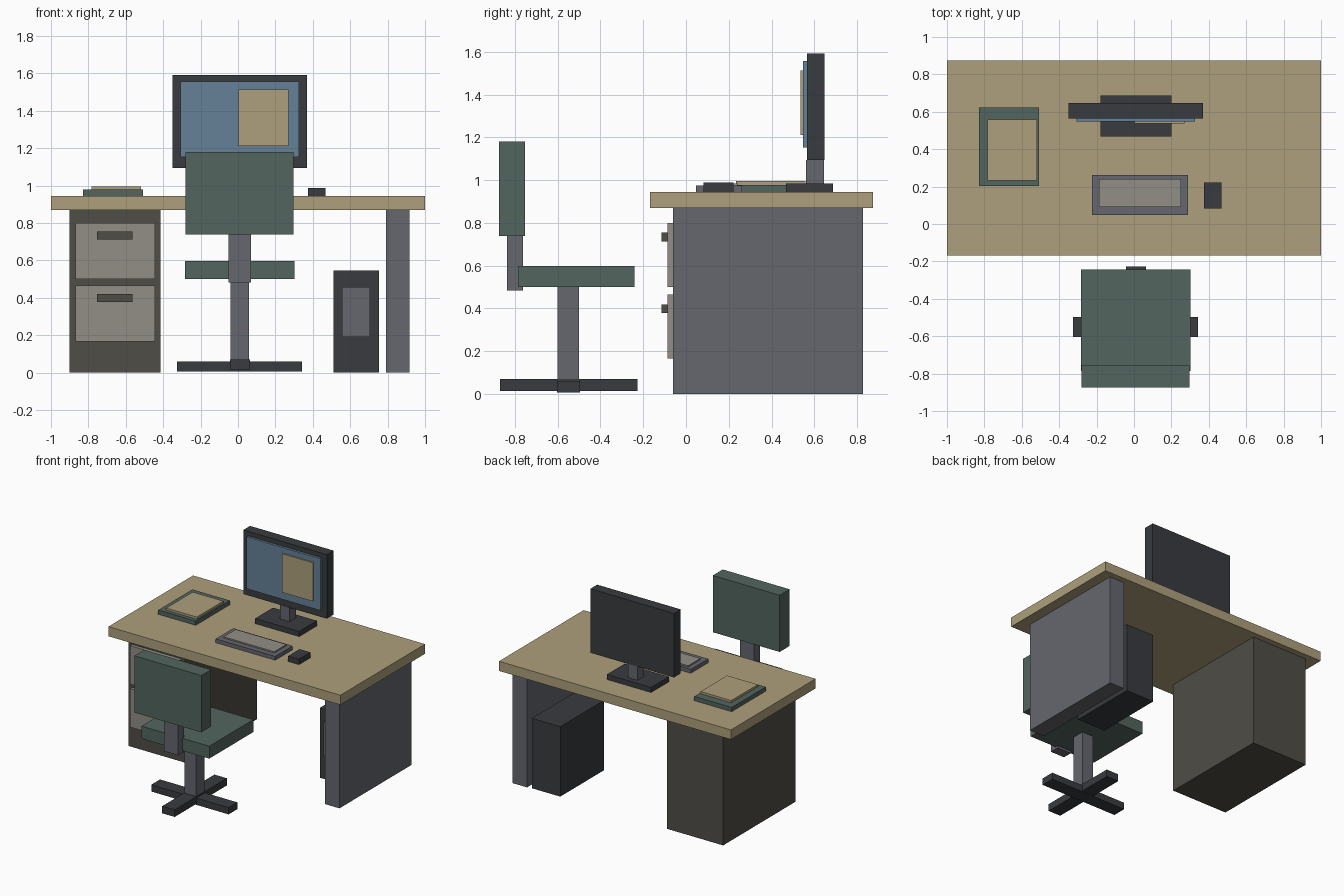
import bpy
import bmesh
from mathutils import Vector

if "Cube" in bpy.data.objects:
    bpy.data.objects.remove(bpy.data.objects["Cube"])


def material(name, r, g, b):
    m = bpy.data.materials.new(name)
    m.diffuse_color = (r, g, b, 1)
    m.use_nodes = True
    m.node_tree.nodes["Principled BSDF"].inputs["Base Color"].default_value = m.diffuse_color
    return m


WOOD = material("wood", 0.42, 0.35, 0.20)
GREY = material("grey_metal", 0.13, 0.135, 0.155)
DARK = material("dark_plastic", 0.04, 0.044, 0.05)
GREEN = material("green_fabric", 0.085, 0.13, 0.11)
BLUE = material("screen_blue", 0.13, 0.22, 0.31)
BROWN = material("cabinet_brown", 0.08, 0.075, 0.062)
PALE = material("pale_grey", 0.29, 0.27, 0.24)


def box(name, x, y, z, mat):
    """Box from (min, max) ranges, with its origin at the centre."""
    lo, hi = (Vector(c) for c in zip(x, y, z))
    size = hi - lo
    bm = bmesh.new()
    bmesh.ops.create_cube(bm, size=1)
    bmesh.ops.scale(bm, vec=size, verts=bm.verts)
    mesh = bpy.data.meshes.new(name)
    bm.to_mesh(mesh)
    bm.free()
    mesh.materials.append(mat)
    ob = bpy.data.objects.new(name, mesh)
    ob.location = (lo + hi) / 2
    bpy.context.collection.objects.link(ob)
    return ob


# Desk
TOP = 0.945
box("desk_top", (-1, 1), (-0.168, 0.875), (0.87, TOP), WOOD)
box("desk_side_leg", (0.79, 0.917), (-0.06, 0.828), (0, 0.87), GREY)
box("drawer_cabinet", (-0.90, -0.415), (-0.06, 0.828), (0, 0.87), BROWN)
for label, z in (("lower", 0.165), ("upper", 0.50)):
    box(label + "_drawer", (-0.87, -0.443), (-0.086, -0.06), (z, z + 0.30), PALE)
    box(label + "_handle", (-0.755, -0.565), (-0.115, -0.086), (z + 0.212, z + 0.254), BROWN)

# Computer tower under the desk
box("computer_tower", (0.51, 0.755), (0.28, 0.82), (0, 0.545), DARK)
box("tower_front_panel", (0.556, 0.706), (0.26, 0.28), (0.19, 0.457), GREY)

# Monitor
box("monitor_base", (-0.18, 0.20), (0.468, 0.687), (TOP, 0.985), DARK)
box("monitor_neck", (-0.033, 0.05), (0.562, 0.645), (0.985, 1.095), GREY)
box("monitor_body", (-0.35, 0.37), (0.565, 0.648), (1.093, 1.592), DARK)
box("monitor_screen", (-0.308, 0.327), (0.547, 0.565), (1.152, 1.556), BLUE)
box("screen_window", (0.004, 0.27), (0.536, 0.547), (1.212, 1.513), WOOD)

# Items on the desk
box("keyboard_body", (-0.225, 0.288), (0.047, 0.262), (TOP, 0.975), GREY)
box("keyboard_keys", (-0.187, 0.25), (0.09, 0.24), (0.975, 0.985), PALE)
box("mouse", (0.375, 0.468), (0.083, 0.223), (TOP, 0.988), DARK)
box("book_cover", (-0.83, -0.507), (0.203, 0.623), (TOP, 0.978), GREEN)
box("book_page", (-0.782, -0.518), (0.233, 0.56), (0.978, 0.995), WOOD)

# Chair
box("chair_foot_across", (-0.325, 0.342), (-0.604, -0.497), (0.007, 0.06), DARK)
box("chair_foot_along", (-0.044, 0.063), (-0.87, -0.227), (0.014, 0.07), DARK)
box("chair_post", (-0.04, 0.06), (-0.60, -0.50), (0.05, 0.50), GREY)
box("chair_seat", (-0.283, 0.302), (-0.785, -0.242), (0.50, 0.597), GREEN)
box("chair_back_support", (-0.052, 0.07), (-0.837, -0.762), (0.483, 0.74), GREY)
box("chair_backrest", (-0.28, 0.296), (-0.875, -0.753), (0.738, 1.18), GREEN)
